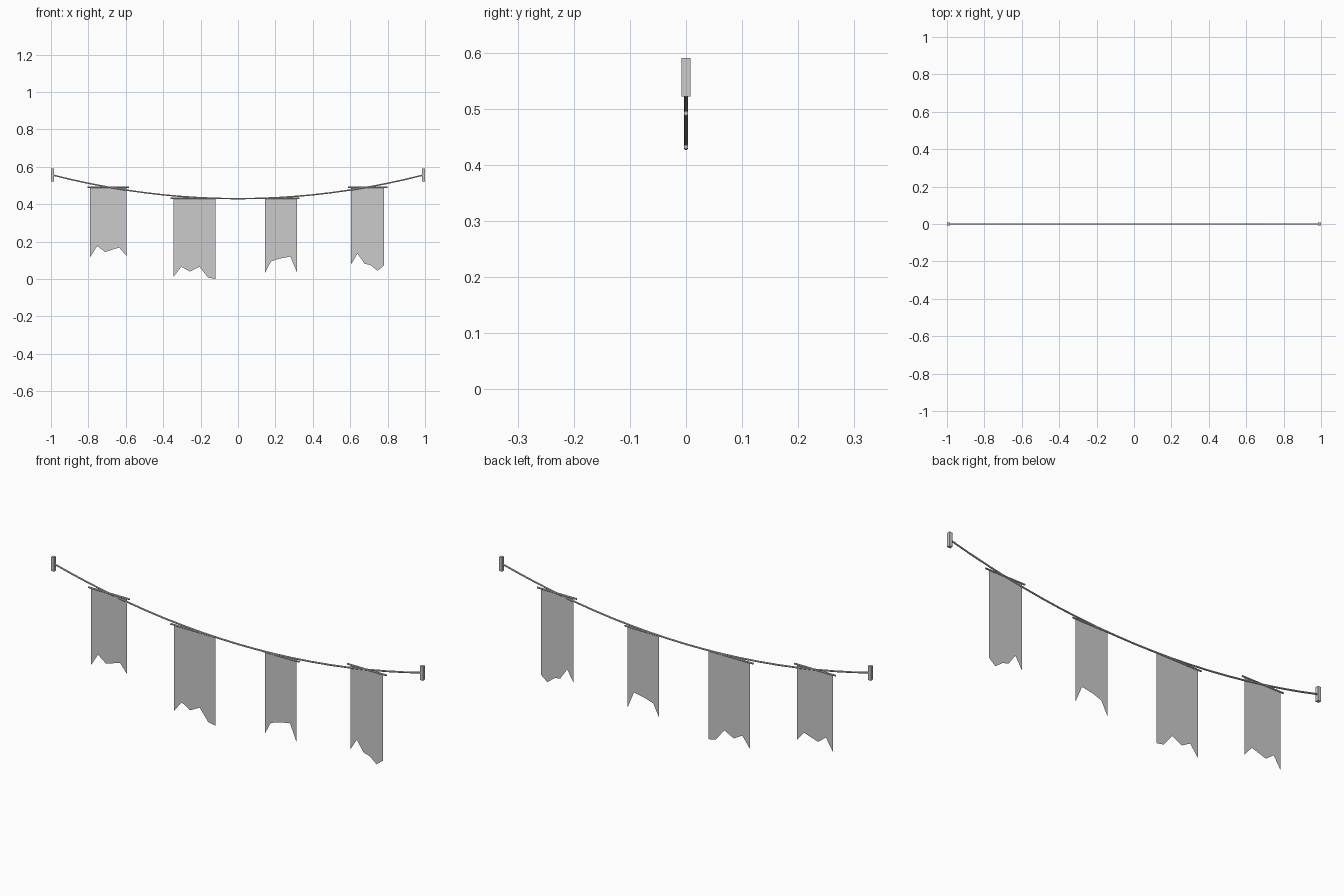
import bpy
import math

if "Cube" in bpy.data.objects:
    bpy.data.objects.remove(bpy.data.objects["Cube"])

R = 0.004          # cord and rod radius
END_X = 0.99       # where the cord meets the end blocks


def mesh_object(name, verts, faces):
    mesh = bpy.data.meshes.new(name)
    mesh.from_pydata(verts, [], faces)
    mesh.update()
    obj = bpy.data.objects.new(name, mesh)
    bpy.context.collection.objects.link(obj)
    return obj


def tube(name, path, radius, sides):
    """Closed tube along a path of (x, z) points in the y = 0 plane."""
    verts, faces = [], []
    n = len(path)
    for i, (x, z) in enumerate(path):
        x0, z0 = path[max(i - 1, 0)]
        x1, z1 = path[min(i + 1, n - 1)]
        a = math.atan2(z1 - z0, x1 - x0)
        for k in range(sides):
            t = 2 * math.pi * (k + 0.5) / sides
            u, y = radius * math.cos(t), radius * math.sin(t)
            verts.append((x - u * math.sin(a), y, z + u * math.cos(a)))
    for i in range(n - 1):
        for k in range(sides):
            j = (k + 1) % sides
            faces.append((i * sides + k, i * sides + j,
                          (i + 1) * sides + j, (i + 1) * sides + k))
    faces.append(tuple(reversed(range(sides))))
    faces.append(tuple(range((n - 1) * sides, n * sides)))
    return tube_fix(mesh_object(name, verts, faces))


def tube_fix(obj):
    # Consistent outward normals
    import bmesh
    bm = bmesh.new()
    bm.from_mesh(obj.data)
    bmesh.ops.recalc_face_normals(bm, faces=bm.faces)
    bm.to_mesh(obj.data)
    bm.free()
    return obj


# Sagging cord
steps = 20
xs = [-END_X + 2 * END_X * i / steps for i in range(steps + 1)]
tube("cord", [(x, 0.43 + 0.126 * (x / END_X) ** 2) for x in xs], R, 8)

# Wall blocks at both ends
for side, label in ((-1, "left"), (1, "right")):
    bpy.ops.mesh.primitive_cube_add(size=1, location=(side * 0.992, 0, 0.556))
    block = bpy.context.object
    block.name = label + "_end_block"
    block.scale = (0.016, 0.016, 0.068)

# Banners: rod start, rod end, rod height, ragged lower edge from left to right
banners = [
    (-0.805, -0.583, 0.492, [(-0.79, 0.118), (-0.753, 0.177), (-0.71, 0.145),
                             (-0.635, 0.169), (-0.596, 0.123)]),
    (-0.362, -0.108, 0.432, [(-0.344, 0.013), (-0.303, 0.066), (-0.257, 0.04),
                             (-0.206, 0.066), (-0.16, 0.008), (-0.12, 0.0)]),
    (0.127, 0.33, 0.432, [(0.144, 0.032), (0.176, 0.094), (0.224, 0.11),
                          (0.28, 0.12), (0.315, 0.037)]),
    (0.588, 0.80, 0.492, [(0.604, 0.078), (0.639, 0.136), (0.676, 0.083),
                          (0.708, 0.075), (0.746, 0.045), (0.78, 0.072)]),
]
for i, (x0, x1, z, edge) in enumerate(banners, 1):
    tube(f"banner_rod_{i}", [(x0, z), (x1, z)], R, 8)
    # Thin cloth sheet, one strip per ragged segment
    n = len(edge)
    verts = [(x, 0, b) for x, b in edge] + [(x, 0, z) for x, b in edge]
    faces = [(k, k + 1, n + k + 1, n + k) for k in range(n - 1)]
    mesh_object(f"banner_cloth_{i}", verts, faces)
